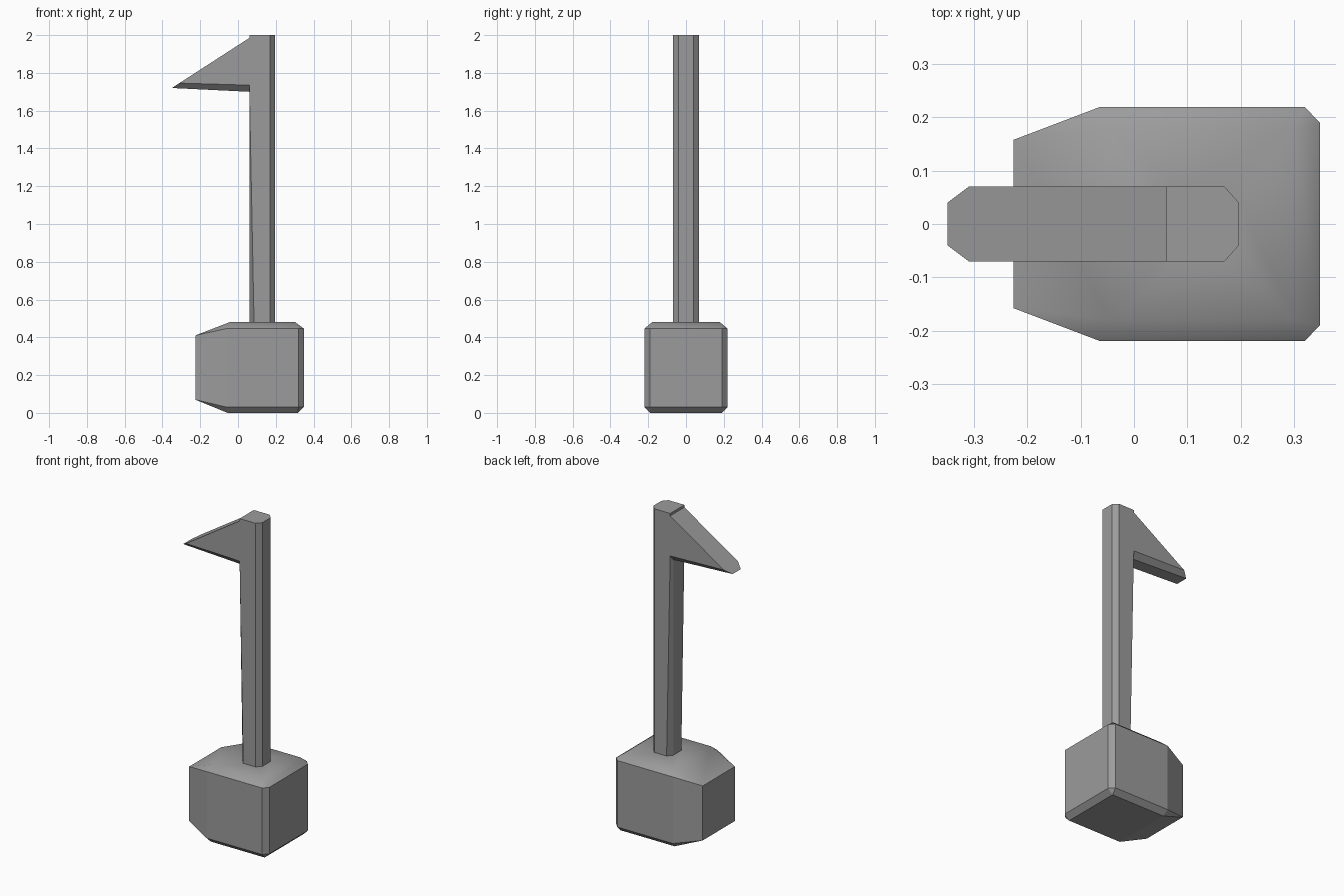
import bpy
import bmesh

cube = bpy.data.objects.get("Cube")
if cube:
    bpy.data.objects.remove(cube, do_unlink=True)

# single grey material
GREY = (0.33, 0.33, 0.33, 1)
grey = bpy.data.materials.new("grey")
grey.use_nodes = True
grey.diffuse_color = GREY
grey.node_tree.nodes["Principled BSDF"].inputs["Base Color"].default_value = GREY


def mirrored(half):
    """Closed outline from (x, y, z) points of the front half."""
    return [(x, -y, z) for x, y, z in half] + [(x, y, z) for x, y, z in reversed(half)]


def ring(bm, half):
    return [bm.verts.new(p) for p in mirrored(half)]


def bridge(bm, a, b):
    n = len(a)
    return [bm.faces.new((a[i], a[(i + 1) % n], b[(i + 1) % n], b[i])) for i in range(n)]


def finish(bm, name):
    bmesh.ops.remove_doubles(bm, verts=bm.verts, dist=0.0005)
    bmesh.ops.dissolve_degenerate(bm, dist=0.0005, edges=bm.edges)
    bmesh.ops.recalc_face_normals(bm, faces=bm.faces)
    mesh = bpy.data.meshes.new(name)
    bm.to_mesh(mesh)
    bm.free()
    mesh.materials.append(grey)
    obj = bpy.data.objects.new(name, mesh)
    bpy.context.collection.objects.link(obj)
    return obj


# stem outlines: chamfered at the base, square on the flag side at the top
right_side = [(0.197, 0.04), (0.17, 0.07)]
stem_base = [(0.06, 0.04), (0.085, 0.07)] + right_side[::-1]
stem_upper = [(0.06, 0.04), (0.06, 0.07)] + right_side[::-1]


def at(outline, z):
    return [(x, y, z) for x, y in outline]


# note head: chamfered block tapering to the right, softly shaded on top
bm = bmesh.new()
bottom = [(-0.055, 0.19, 0), (-0.055, 0.19, 0), (0.317, 0.19, 0), (0.317, 0.19, 0)]
low = [(-0.226, 0.158, 0.07), (-0.063, 0.22, 0.031), (0.32, 0.22, 0.031), (0.349, 0.19, 0.031)]
high = [(-0.226, 0.158, 0.41), (-0.063, 0.22, 0.446), (0.32, 0.22, 0.446), (0.349, 0.19, 0.446)]
top = [(-0.045, 0.18, 0.48), (-0.045, 0.18, 0.48), (0.303, 0.18, 0.48), (0.303, 0.18, 0.48)]
rings = [ring(bm, r) for r in (bottom, low, high, top, at(stem_base, 0.48))]
for i in range(4):
    for face in bridge(bm, rings[i], rings[i + 1]):
        face.smooth = i >= 2
corners = [rings[0][i] for i in (0, 2, 4, 6)]
bm.faces.new(corners)
finish(bm, "note_head")

# stem
bm = bmesh.new()
rings = [ring(bm, at(o, z)) for o, z in
         ((stem_base, 0.48), (stem_upper, 1.735), (stem_upper, 2.0))]
for a, b in zip(rings, rings[1:]):
    bridge(bm, a, b)
bm.faces.new(rings[-1])
finish(bm, "stem")

# flag: wedge with a chamfered underside and a clipped tip
bm = bmesh.new()
half = [(-0.35, 0.04, 1.72), (-0.31, 0.07, 1.746), (0.06, 0.07, 1.985),
        (0.06, 0.07, 1.735), (0.06, 0.04, 1.70)]
front = [bm.verts.new((x, -y, z)) for x, y, z in half]
back = [bm.verts.new((x, y, z)) for x, y, z in half]
for tip, edge, root_top, root_side, root_low in (front, back):
    bm.faces.new((edge, root_top, root_side))
    bm.faces.new((tip, edge, root_side, root_low))
bm.faces.new(front[:3] + back[2::-1])
bm.faces.new((front[0], front[4], back[4], back[0]))
bm.faces.new(front[2:] + back[:1:-1])
finish(bm, "flag")
